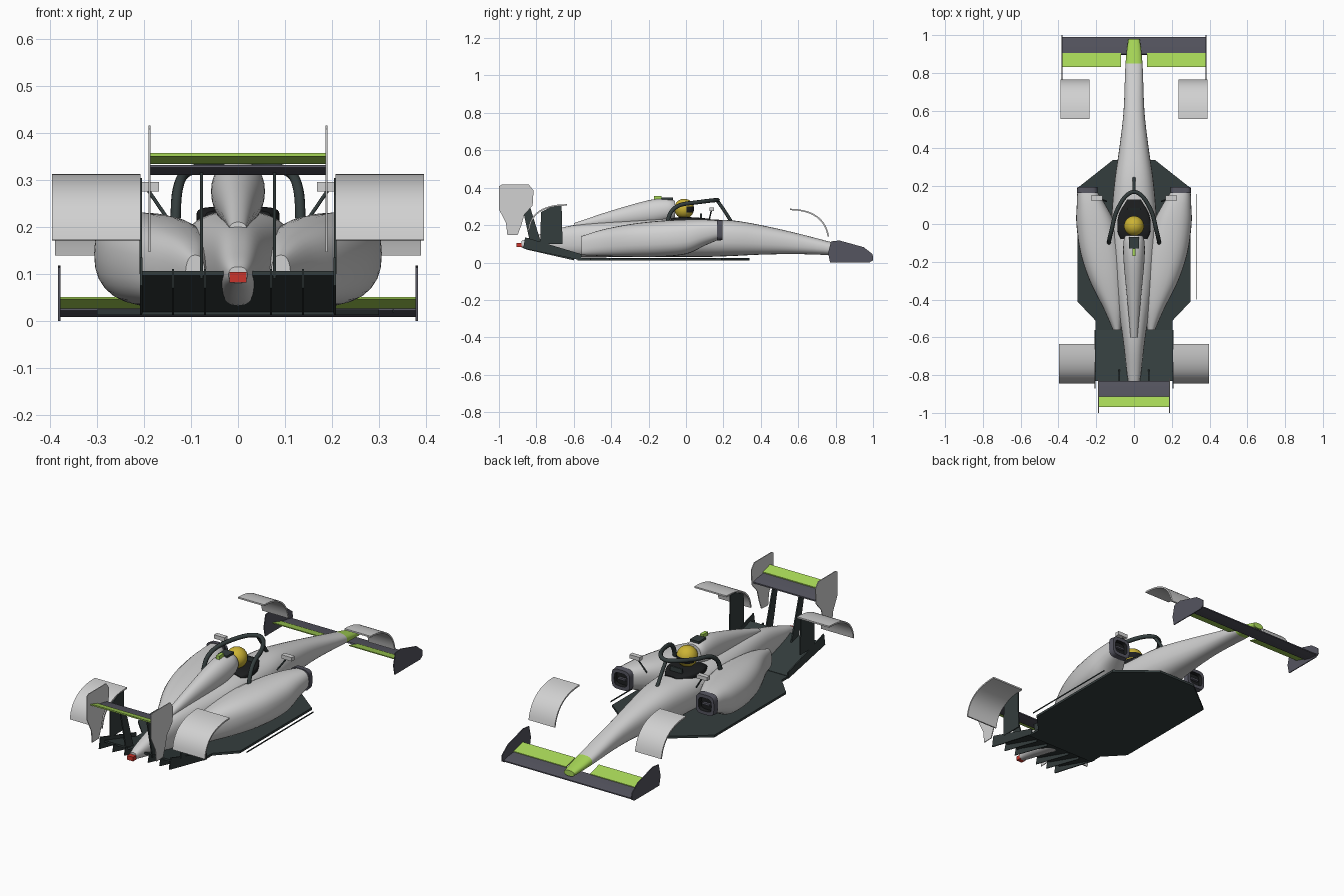
import bpy, bmesh, math
from mathutils import Vector

if "Cube" in bpy.data.objects:
    bpy.data.objects.remove(bpy.data.objects["Cube"])


def material(name, r, g, b):
    m = bpy.data.materials.new(name)
    m.use_nodes = True
    m.diffuse_color = (r, g, b, 1)
    m.node_tree.nodes["Principled BSDF"].inputs["Base Color"].default_value = (r, g, b, 1)
    return m


WHITE = material("body white", .64, .64, .64)
DARK = material("carbon dark", .034, .047, .047)
GREY = material("wing grey", .09, .09, .115)
GREEN = material("lime green", .39, .68, .095)
YELLOW = material("helmet yellow", .6, .45, .035)
RED = material("light red", .6, .035, .025)
BLACK = material("visor black", .012, .013, .014)


def finish(name, bm, mats, angle=35, mirror=False):
    if mirror:
        geo = bmesh.ops.duplicate(bm, geom=bm.verts[:] + bm.edges[:] + bm.faces[:])["geom"]
        for v in geo:
            if isinstance(v, bmesh.types.BMVert):
                v.co.x *= -1
    bmesh.ops.recalc_face_normals(bm, faces=bm.faces)
    me = bpy.data.meshes.new(name)
    bm.to_mesh(me)
    bm.free()
    ob = bpy.data.objects.new(name, me)
    bpy.context.collection.objects.link(ob)
    for m in mats:
        me.materials.append(m)
    bpy.ops.object.select_all(action='DESELECT')
    ob.select_set(True)
    bpy.context.view_layer.objects.active = ob
    bpy.ops.object.shade_smooth_by_angle(angle=math.radians(angle))
    return ob


def plate(name, profile, x0, x1, mat, mirror=False):
    """Side profile (y, z) pulled from x0 to x1."""
    bm = bmesh.new()
    a = [bm.verts.new((x0, y, z)) for y, z in profile]
    b = [bm.verts.new((x1, y, z)) for y, z in profile]
    n = len(profile)
    bm.faces.new(a)
    bm.faces.new(b)
    for i in range(n):
        bm.faces.new((a[i], a[(i + 1) % n], b[(i + 1) % n], b[i]))
    return finish(name, bm, [mat], 30, mirror)


def box(name, x0, x1, y0, y1, z0, z1, mat, mirror=False):
    return plate(name, [(y0, z0), (y1, z0), (y1, z1), (y0, z1)], x0, x1, mat, mirror)


def spline(rows, steps):
    """Smooth rows of numbers, passing through each one."""
    rows = [Vector(r) for r in rows]
    out = []
    for i in range(len(rows) - 1):
        p0, p1, p2, p3 = rows[max(i - 1, 0)], rows[i], rows[i + 1], rows[min(i + 2, len(rows) - 1)]
        for k in range(steps):
            t = k / steps
            out.append(p1 + (p2 - p0) * (t / 2) + (p0 * 2 - p1 * 5 + p2 * 4 - p3) * (t * t / 2)
                       + (p1 * 3 - p0 - p2 * 3 + p3) * (t ** 3 / 2))
    return out + [rows[-1]]


def loft(name, rows, mats, power=2.4, steps=5, sides=28, mirror=False, rule=None):
    """Rounded sections from rows of (y, x0, x1, z0, z1)."""
    bm = bmesh.new()
    rings = []
    for y, x0, x1, z0, z1 in spline(rows, steps):
        ring = []
        for i in range(sides):
            a = math.tau * i / sides
            c, s = math.cos(a), math.sin(a)
            px = math.copysign(abs(c) ** (2 / power), c)
            pz = math.copysign(abs(s) ** (2 / power), s)
            ring.append(bm.verts.new(((x0 + x1 + px * (x1 - x0)) / 2, y, (z0 + z1 + pz * (z1 - z0)) / 2)))
        rings.append(ring)
    for r, q in zip(rings, rings[1:]):
        for i in range(sides):
            j = (i + 1) % sides
            bm.faces.new((r[i], r[j], q[j], q[i]))
    bm.faces.new(rings[0])
    bm.faces.new(rings[-1])
    if rule:
        for f in bm.faces:
            f.material_index = rule(f.calc_center_median())
    return finish(name, bm, mats, 40, mirror)


def tube(name, pts, radius, mat, kind='POLY'):
    cu = bpy.data.curves.new(name, 'CURVE')
    cu.dimensions = '3D'
    cu.bevel_depth = radius
    cu.bevel_resolution = 2
    cu.use_fill_caps = True
    sp = cu.splines.new('POLY')
    sp.points.add(len(pts) - 1)
    for p, co in zip(sp.points, pts):
        p.co = (*co, 1)
    sp.use_smooth = True
    cu.materials.append(mat)
    ob = bpy.data.objects.new(name, cu)
    bpy.context.collection.objects.link(ob)
    return ob


# Central body, green at the nose tip
tub = [(.98, .03, .028, .058), (.85, .045, .036, .09), (.6, .055, .045, .155), (.4, .078, .042, .2),
       (.25, .1, .035, .225), (.1, .115, .03, .23), (-.1, .125, .03, .235), (-.3, .105, .03, .225),
       (-.6, .06, .03, .2), (-.8, .036, .065, .145), (-.88, .02, .08, .115)]
loft("body", [(y, -w, w, a, b) for y, w, a, b in tub], [WHITE, GREEN], rule=lambda c: int(c.y > .85))
box("tail_light", -.018, .018, -.905, -.878, .082, .104, RED)

# Engine cover with roof camera
cover = [(-.06, .045, .235, .33), (-.1, .056, .22, .342), (-.2, .055, .2, .333), (-.4, .036, .19, .277),
         (-.6, .018, .185, .21)]
loft("engine_cover", [(y, -w, w, a, b) for y, w, a, b in cover], [WHITE], 2.1)
box("camera_mount", -.026, .026, -.13, -.07, .335, .347, DARK)
box("camera", -.009, .009, -.17, -.13, .335, .357, GREEN)

# Sidepods and their inlets
pods = [(.17, .195, .3, .12, .225), (.1, .15, .303, .09, .23), (0, .1, .305, .045, .23),
        (-.15, .06, .284, .03, .222), (-.3, .05, .235, .03, .205), (-.45, .055, .16, .035, .175),
        (-.56, .07, .112, .04, .14)]
loft("sidepods", pods, [WHITE], 2.5, mirror=True)
rim = [(.165, .192, .303, .117, .228), (.195, .194, .3, .12, .225), (.195, .21, .285, .138, .207),
       (.175, .212, .283, .14, .205)]
loft("sidepod_inlets", rim, [GREY, BLACK], 4, 1, mirror=True, rule=lambda c: int(.17 < c.y < .19 and .21 < c.x < .285 and .136 < c.z < .209))
box("inlet_splitters", .225, .27, .175, .188, .168, .178, GREY, True)

# Cockpit, driver and halo
opening = [(-.08, .07, .2, .235), (-.03, .088, .2, .243), (.05, .08, .2, .241), (.13, .035, .2, .234)]
loft("cockpit_opening", [(y, -w, w, a, b) for y, w, a, b in opening], [BLACK], 4)
bm = bmesh.new()
bmesh.ops.create_uvsphere(bm, u_segments=24, v_segments=16, radius=.053)
for f in bm.faces:
    c = f.calc_center_median()
    f.material_index = int(c.y > .015 and -.02 < c.z < .012)
for v in bm.verts:
    v.co += Vector((0, -.01, .288))
finish("helmet", bm, [YELLOW, BLACK], 60)
box("steering_wheel", -.035, .035, .075, .085, .225, .262, DARK)
side = [(.133, -.1, .21), (.13, -.08, .27), (.118, -.03, .308), (.095, .06, .322), (.05, .14, .332)]
halo = side + [(0, .17, .334)] + [(-x, y, z) for x, y, z in reversed(side)]
tube("halo", spline(halo, 4), .011, DARK)
tube("halo_pillar", [(0, .165, .334), (0, .2, .285), (0, .245, .215)], .009, DARK)

# Mirrors on stalks
box("mirrors", .168, .228, .125, .15, .275, .295, WHITE, True)
for s, label in ((1, "left"), (-1, "right")):
    tube(label + "_mirror_stalk", [(s * .19, .135, .276), (s * .145, .12, .21)], .004, DARK)

# Floor with a stepped outline
half = [(.11, .34), (.3, .19), (.3, -.41), (.205, -.51), (.205, -.58)]
bm = bmesh.new()
base = bm.faces.new([bm.verts.new((x, y, .012)) for x, y in half + [(-x, y) for x, y in reversed(half)]])
top = bmesh.ops.extrude_face_region(bm, geom=[base])["geom"]
for v in top:
    if isinstance(v, bmesh.types.BMVert):
        v.co.z += .012
finish("floor", bm, [DARK])
box("floor_edge_strip", .329, .332, -.4, .16, .018, .024, DARK)

# Diffuser ramp and upright fins
plate("diffuser", [(-.56, .012), (-.56, .026), (-.83, .106), (-.83, .096)], -.207, .207, DARK)
for i, x in enumerate((.07, .138)):
    plate(f"diffuser_fins_{i + 1}", [(-.6, .012), (-.6, .03), (-.845, .11), (-.855, .07)], x - .002, x + .002, DARK, True)
plate("diffuser_sides", [(-.56, .012), (-.56, .045), (-.86, .135), (-.87, .075)], .203, .209, DARK, True)


# Fenders left floating around the wheel spaces
def fender(name, a, b, c, x0, x1):
    a, b, c = Vector(a), Vector(b), Vector(c)
    outer, inner = [], []
    for i in range(15):
        t = i / 14
        p = a * (1 - t) ** 2 + b * (2 * t * (1 - t)) + c * t * t
        d = ((b - a) * (1 - t) + (c - b) * t).normalized()
        n = Vector((-d.y, d.x))
        n *= -1 if n.y > 0 else 1
        outer.append(p)
        inner.append(p + n * .008)
    plate(name, outer + inner[::-1], x0, x1, WHITE, True)


fender("rear_fenders", (-.845, .172), (-.83, .312), (-.635, .312), .207, .396)
fender("front_fenders", (.765, .14), (.74, .285), (.555, .288), .236, .389)
plate("rear_fender_supports", [(-.78, .1), (-.66, .1), (-.665, .304), (-.71, .304), (-.775, .27)],
      .204, .21, DARK, True)

# Front wing
plate("front_wing_main", [(.99, .008), (.99, .014), (.95, .022), (.9, .027), (.895, .022), (.94, .011)],
      -.38, .38, GREY)
plate("front_wing_flaps", [(.905, .024), (.905, .03), (.83, .051), (.83, .046)], .07, .38, GREEN, True)
plate("front_wing_endplates", [(.77, 0), (.76, .05), (.775, .113), (.82, .118), (.95, .082), (.998, .045),
                               (1, .012), (.98, 0)], .378, .383, GREY, True)

# Rear wing
plate("rear_wing_main", [(-.83, .31), (-.83, .317), (-.87, .326), (-.92, .332), (-.922, .326), (-.87, .313)],
      -.187, .187, GREY)
plate("rear_wing_flap", [(-.912, .334), (-.912, .339), (-.97, .357), (-.97, .35)], -.187, .187, GREEN)
plate("rear_wing_endplates", [(-1, .408), (-.985, .416), (-.84, .416), (-.815, .385), (-.82, .305), (-.865, .255),
                              (-.88, .2), (-.9, .148), (-.955, .146), (-.962, .21), (-1, .285)],
      .186, .19, WHITE, True)
plate("rear_wing_pylons", [(-.77, .09), (-.83, .09), (-.88, .318), (-.84, .318)], .074, .081, DARK, True)
